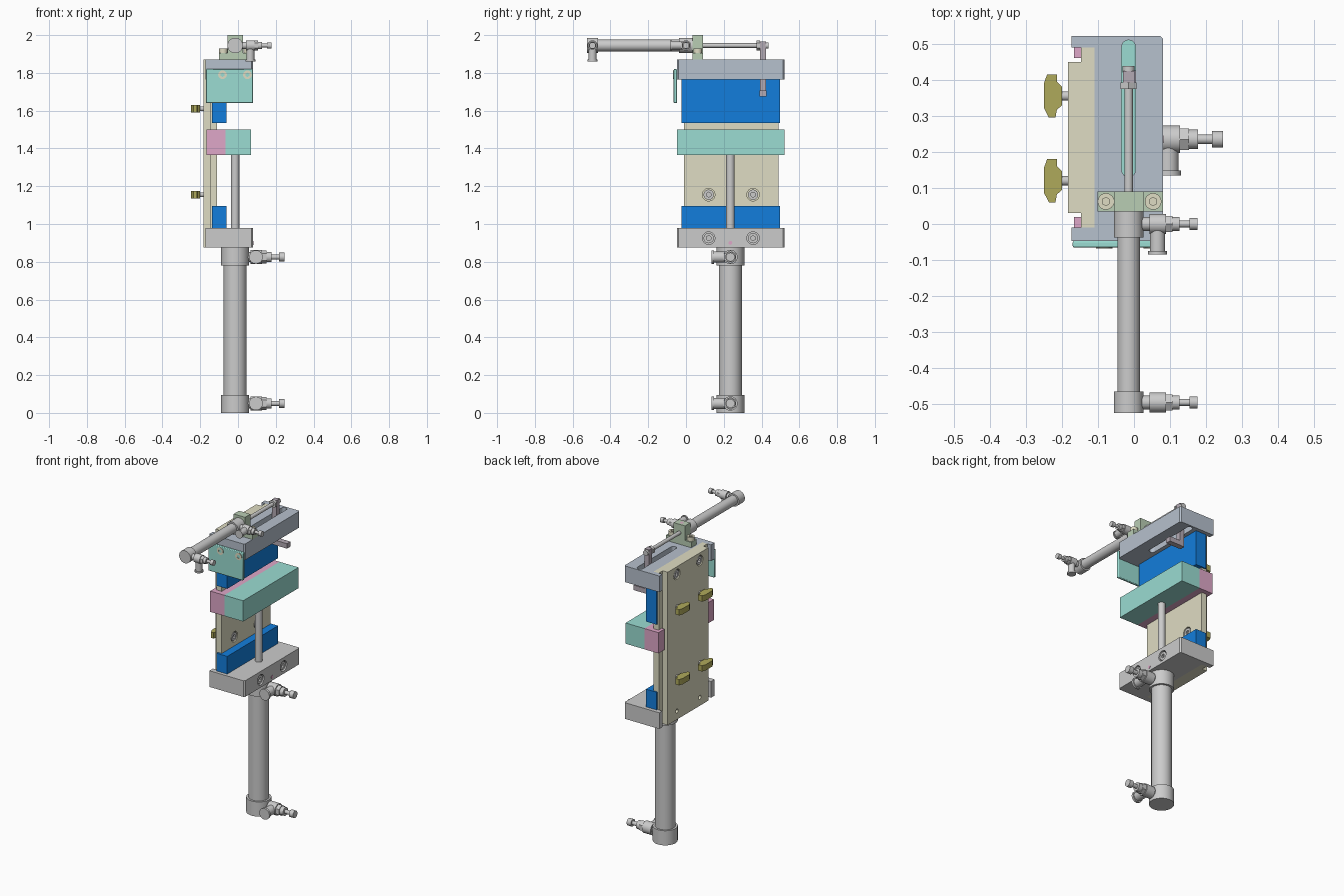
import bpy, bmesh
from mathutils import Vector, Matrix

if "Cube" in bpy.data.objects:
    bpy.data.objects.remove(bpy.data.objects["Cube"])


def material(name, *rgb):
    m = bpy.data.materials.new(name)
    m.diffuse_color = [c ** 2.2 for c in rgb] + [1]
    m.use_nodes = True
    m.node_tree.nodes["Principled BSDF"].inputs["Base Color"].default_value = m.diffuse_color
    return m


CREAM = material("cream", .87, .86, .76)
BLUE = material("blue", .10, .49, .86)
TEAL = material("teal", .60, .86, .82)
PINK = material("pink", .87, .65, .78)
SAGE = material("sage", .72, .80, .70)
OLIVE = material("olive", .68, .66, .36)
STEEL = material("blue_grey", .71, .75, .80)
MAUVE = material("mauve_grey", .70, .66, .70)


def finish(name, bm, mat=None):
    bmesh.ops.recalc_face_normals(bm, faces=bm.faces)
    me = bpy.data.meshes.new(name)
    bm.to_mesh(me)
    bm.free()
    ob = bpy.data.objects.new(name, me)
    bpy.context.collection.objects.link(ob)
    if mat:
        me.materials.append(mat)
    return ob


def prism(name, pts, z0, z1, mat=None):
    """Extrude an (x, y) outline from z0 to z1."""
    bm = bmesh.new()
    face = bm.faces.new([bm.verts.new((x, y, z0)) for x, y in pts])
    top = bmesh.ops.extrude_face_region(bm, geom=[face])
    bmesh.ops.translate(bm, vec=(0, 0, z1 - z0),
                        verts=[v for v in top["geom"] if isinstance(v, bmesh.types.BMVert)])
    return finish(name, bm, mat)


def box(name, x0, x1, y0, y1, z0, z1, mat=None):
    return prism(name, [(x0, y0), (x1, y0), (x1, y1), (x0, y1)], z0, z1, mat)


def rods(name, segs, mat=None):
    """Closed cylinders (start, end, radius[, sides]) joined in one object."""
    bm = bmesh.new()
    for a, b, r, *n in segs:
        a, b = Vector(a), Vector(b)
        d = b - a
        m = Matrix.Translation((a + b) / 2) @ d.to_track_quat('Z', 'Y').to_matrix().to_4x4()
        bmesh.ops.create_cone(bm, cap_ends=True, segments=n[0] if n else 40,
                              radius1=r, radius2=r, depth=d.length, matrix=m)
    return finish(name, bm, mat)


def cut(ob, cutter):
    cutter.hide_render = True
    mod = ob.modifiers.new("cut", 'BOOLEAN')
    mod.operation, mod.object, mod.solver = 'DIFFERENCE', cutter, 'EXACT'
    bpy.context.view_layer.objects.active = ob
    bpy.ops.object.modifier_apply(modifier="cut")
    bpy.data.objects.remove(cutter)


def socket_screw(name, base, tip, r, mat=None):
    """Round head with a hexagonal socket in the tip."""
    a, b = Vector(base), Vector(tip)
    ob = rods(name, [(a, b, r)], mat)
    cut(ob, rods("socket_cutter", [(a + (b - a) * .45, b + (b - a) * .5, r * .5, 6)]))


def fitting(name, origin, s, port_dir, port_len):
    """Flow regulator pointing along +x with one side port."""
    o, d = Vector(origin), Vector(port_dir)

    def p(u, v=0):
        return o + s * (Vector((u, 0, 0)) + d * v)
    segs = [(p(.05), p(.085), .026 * s), (p(.08), p(.142), .038 * s),
            (p(.142), p(.167), .035 * s, 6), (p(.167), p(.193), .027 * s),
            (p(.193), p(.232), .013 * s), (p(.232), p(.262), .023 * s),
            (p(.110), p(.110, port_len), .029 * s),
            (p(.110, port_len - .014), p(.110, port_len), .036 * s)]
    rods(name, segs)


AX, CY, SZ = -.015, .235, 1.945          # cylinder axis x, main y, small z
Y0, Y1 = -.047, .522                      # plate ends
BOLT_Y, KNOB_Z = (.12, .355), (1.155, 1.61)

# Main cylinder with caps and piston rod
rods("main_cylinder", [((AX, CY, .05), (AX, CY, .82), .061, 48),
                       ((AX, CY, 0), (AX, CY, .095), .074, 48),
                       ((AX, CY, .78), (AX, CY, .876), .074, 48)])
rods("main_piston_rod", [((AX, CY, .86), (AX, CY, 1.38), .022)])
for i, z in enumerate((.05, .825)):
    fitting(f"main_fitting_{i}", (AX, CY, z), 1, (0, -1, 0), .1)

# End plates, notched around the back plate
notched = [(.072, Y0), (.08, Y0 + .008), (.08, Y1 - .008), (.072, Y1), (-.173, Y1), (-.173, .49),
           (-.11, .49), (-.11, -.01), (-.173, -.01), (-.173, Y0)]
bottom = prism("bottom_plate", notched, .875, .98)
top = prism("top_plate", notched, 1.765, 1.87, STEEL)
cut(top, rods("slot_ends", [((AX, y, 1.7), (AX, y, 1.95), .019) for y in (.15, .491)]))
cut(top, box("slot_middle", AX - .019, AX + .019, .15, .491, 1.7, 1.95))

# Back plate with stepped edges
back = prism("back_plate", [(-.183, .03), (-.147, .03), (-.147, -.01), (-.11, -.01),
                            (-.11, .49), (-.147, .49), (-.147, .45), (-.183, .45)],
             .875, 1.87, CREAM)

# Screws and their counterbores
for i, y in enumerate(BOLT_Y):
    cut(bottom, rods("bore", [((.05, y, .925), (.12, y, .925), .033)]))
    socket_screw(f"bottom_screw_{i}", (.045, y, .925), (.075, y, .925), .027)
    cut(back, rods("bore", [((-.155, y, 1.82), (-.22, y, 1.82), .033)]))
    socket_screw(f"top_screw_{i}", (-.15, y, 1.82), (-.18, y, 1.82), .027)
    cut(back, rods("bore", [((-.15, y, .93), (-.22, y, .93), .013)]))
    cut(back, rods("bore", [((-.125, y, KNOB_Z[0]), (-.05, y, KNOB_Z[0]), .033)]))
    socket_screw(f"clamp_bolt_{i}", (-.13, y, KNOB_Z[0]), (-.112, y, KNOB_Z[0]), .027)
rods("guide_pin", [((.07, CY, .9), (.082, CY, .9), .01)], PINK)

# Blue buffer blocks
box("lower_buffer", -.138, -.06, -.025, .498, .98, 1.095, BLUE)
box("upper_buffer", -.138, -.06, -.025, .498, 1.535, 1.765, BLUE)

# Sliding carriage: front bar and hooked rear bar
box("slide_bar", -.066, .07, Y0, Y1, 1.365, 1.5, TEAL)
prism("slide_hooks", [(-.066, Y0), (-.066, Y1), (-.167, Y1), (-.167, .46), (-.147, .46),
                      (-.147, .492), (-.109, .492), (-.109, -.012), (-.147, -.012),
                      (-.147, .02), (-.167, .02), (-.167, Y0)], 1.365, 1.5, PINK)

# Wing knobs on the back
wing = [(-.25, .035), (-.241, .06), (-.214, .06), (-.214, .04), (-.2, .026), (-.2, -.026),
        (-.214, -.038), (-.218, -.06), (-.236, -.06), (-.25, -.033)]
for i, z in enumerate(KNOB_Z):
    for j, y in enumerate(BOLT_Y):
        prism(f"wing_knob_{i}{j}", [(x, y + v) for x, v in wing], z - .019, z + .019, OLIVE)
        rods(f"knob_stud_{i}{j}", [((-.205, y, z), (-.17, y, z), .013, 24)])

# Front cover plate and its two screws
cover = box("cover_plate", -.17, .08, -.065, Y0, 1.64, 1.82, TEAL)
bev = cover.modifiers.new("corners", 'BEVEL')
bev.width, bev.segments = .004, 2
for i, x in enumerate((-.082, .05)):
    socket_screw(f"cover_screw_{i}", (x, -.05, 1.79), (x, -.0675, 1.79), .023, CREAM)

# Bracket carrying the small cylinder
bracket = box("bracket_base", -.101, .08, .035, .09, 1.87, 1.905, SAGE)
box("bracket_post", -.056, .026, .035, .09, 1.9, 2.0, SAGE)
for i, x in enumerate((-.078, .053)):
    socket_screw(f"bracket_screw_{i}", (x, .0625, 1.9), (x, .0625, 1.93), .023, CREAM)
rods("bracket_pin", [((AX, .0625, 1.98), (AX, .0625, 2.0), .013)], PINK)

# Small cylinder lying along y
rods("small_cylinder", [((AX, -.5, SZ), (AX, .0, SZ), .031),
                        ((AX, -.525, SZ), (AX, -.465, SZ), .041),
                        ((AX, -.037, SZ), (AX, .036, SZ), .041)])
rods("small_piston_rod", [((AX, .08, SZ), (AX, .41, SZ), .012)])
rods("rod_nut", [((AX, .374, SZ), (AX, .392, SZ), .026, 6),
                 ((AX, .42, SZ), (AX, .438, SZ), .017)])
fitting("small_fitting_front", (AX, 0, SZ), .73, (0, -1, 0), .116)
fitting("small_fitting_rear", (AX, -.495, SZ), .73, (0, 0, -1), .116)

# Locking arm reaching down through the slot, with foot
box("lock_arm", AX - .016, AX + .016, .392, .424, 1.675, 1.965, MAUVE)
box("lock_foot", AX, .08, .39, .426, 1.675, 1.707, MAUVE)

# Smooth round surfaces, keep hard edges
bpy.ops.object.select_all(action='SELECT')
bpy.ops.object.shade_smooth_by_angle(angle=.6)
